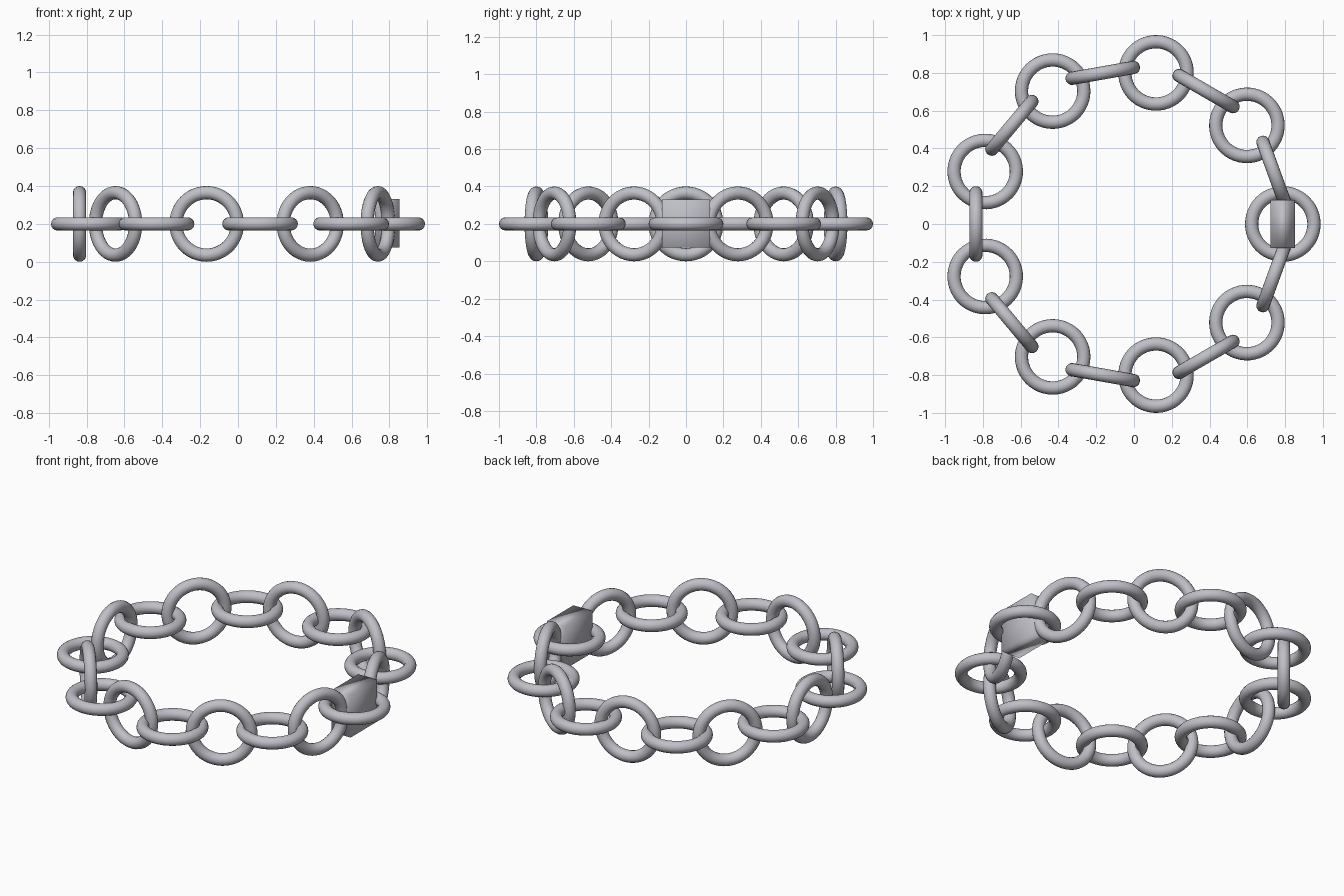
import bpy, math

if "Cube" in bpy.data.objects:
    bpy.data.objects.remove(bpy.data.objects["Cube"])

R = 0.8123          # radius of the bracelet circle
CX = -0.0245        # offset that centres the odd-numbered chain in x
Z = 0.2             # mid height
MAJOR, MINOR = 0.165, 0.035

steel = bpy.data.materials.new("silver_metal")
steel.diffuse_color = (0.52, 0.52, 0.57, 1)
steel.use_nodes = True
steel.node_tree.nodes["Principled BSDF"].inputs["Base Color"].default_value = steel.diffuse_color


def finish(obj, name):
    obj.name = name
    obj.data.materials.append(steel)
    for p in obj.data.polygons:
        p.use_smooth = True


# Chain: 18 round links on a circle, alternately lying flat and standing upright
for i in range(18):
    a = math.radians(20 * i)
    upright = i % 2 == 1
    # upright links stand in the tangent plane of the circle
    rot = (0, math.pi / 2, a) if upright else (0, 0, a)
    bpy.ops.mesh.primitive_torus_add(
        major_radius=MAJOR, minor_radius=MINOR,
        major_segments=48, minor_segments=16,
        location=(CX + R * math.cos(a), R * math.sin(a), Z), rotation=rot)
    finish(bpy.context.object, ("upright_link_" if upright else "flat_link_") + str(i))

# Clasp block inside the rightmost flat link, smooth shaded like the rest
bpy.ops.mesh.primitive_cube_add(size=1, location=(CX + R, 0, Z + 0.003))
clasp = bpy.context.object
clasp.scale = (0.128, 0.256, 0.256)
finish(clasp, "clasp")
